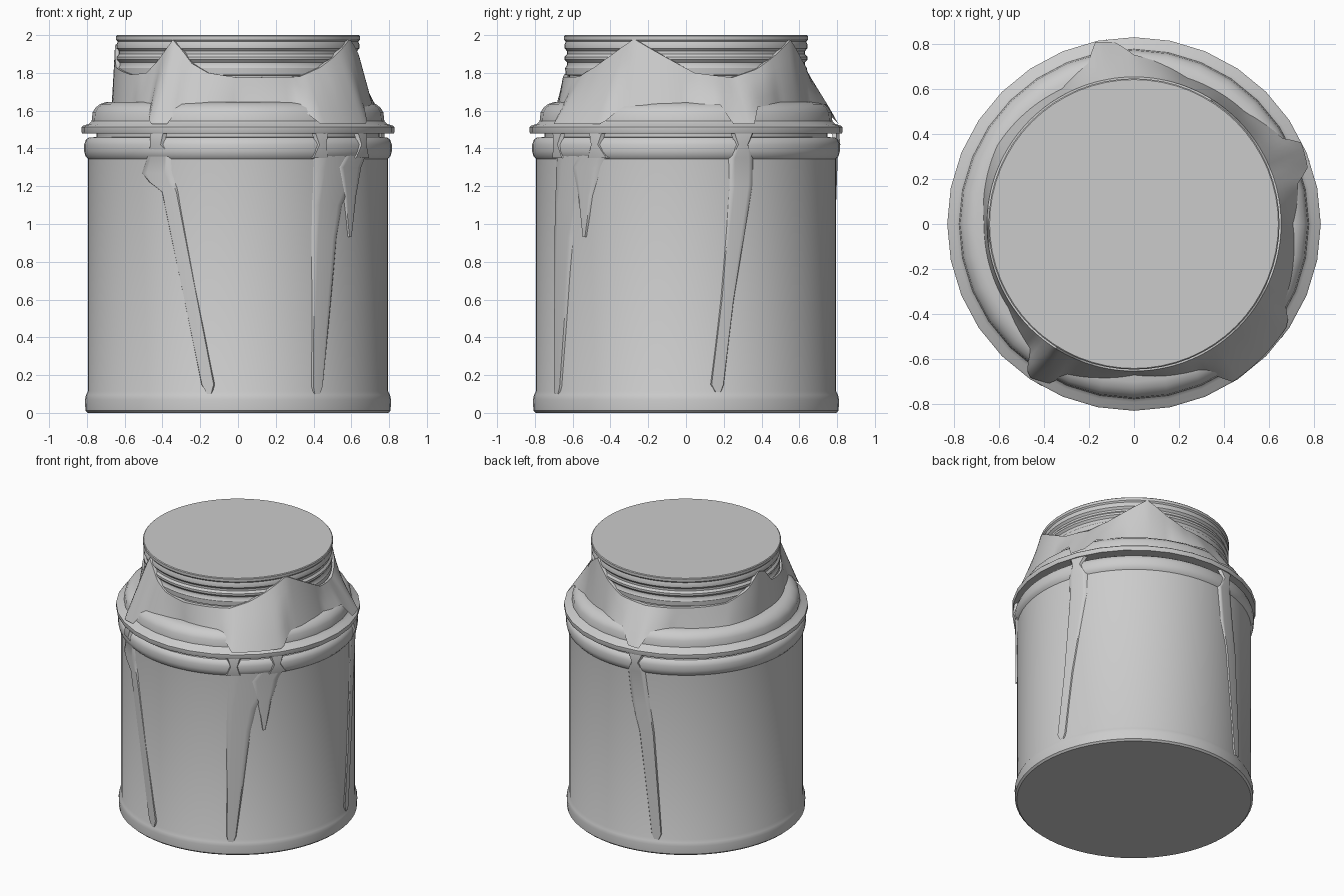
import bpy, bmesh
from math import cos, sin, radians


def finish(name, bm, angle=35):
    bmesh.ops.remove_doubles(bm, verts=bm.verts, dist=1e-5)
    me = bpy.data.meshes.new(name)
    bm.to_mesh(me)
    bm.free()
    ob = bpy.data.objects.new(name, me)
    bpy.context.collection.objects.link(ob)
    bpy.ops.object.select_all(action='DESELECT')
    ob.select_set(True)
    bpy.context.view_layer.objects.active = ob
    bpy.ops.object.shade_smooth_by_angle(angle=radians(angle))
    return ob


def polar(r, deg, z):
    return (r * cos(radians(deg)), r * sin(radians(deg)), z)


def skin(bm, rows, closed=False):
    """Bridge rows of points, bottom to top, with quads."""
    vs = [[bm.verts.new(p) for p in row] for row in rows]
    n = len(rows[0])
    for a, b in zip(vs, vs[1:]):
        for i in range(n if closed else n - 1):
            j = (i + 1) % n
            bm.faces.new((a[i], a[j], b[j], b[i]))
    return vs


def lathe(name, profile, sides):
    bm = bmesh.new()
    vs = skin(bm, [[polar(r, 360 * i / sides, z) for i in range(sides)]
                   for r, z in profile], True)
    bm.faces.new(vs[0][::-1])
    bm.faces.new(vs[-1])
    return finish(name, bm)


def lerp_table(table, a):
    for p, q in zip(table, table[1:]):
        if p[0] <= a <= q[0]:
            t = (a - p[0]) / (q[0] - p[0])
            return [u + (v - u) * t for u, v in zip(p[1:], q[1:])]


def drip(name, rows):
    """Thin run of liquid: rows are (z, left angle, right angle, radius)."""
    bm = bmesh.new()
    pts = []
    for z, a0, a1, r in rows:
        row = []
        for i in range(9):
            t = i / 8
            depth = 0.02 if i in (0, 8) else 0
            row.append(polar(r - depth, a0 + (a1 - a0) * t, z))
        pts.append(row)
    skin(bm, pts)
    return finish(name, bm, 50)


# Jar body with rolled rims
lathe("jar_body", [(.795, 0), (.808, .012), (.81, .07), (.805, .095), (.795, .115),
                   (.795, 1.345), (.808, 1.36), (.814, 1.385), (.814, 1.42),
                   (.806, 1.445), (.79, 1.458), (.75, 1.46), (.75, 1.49)], 64)

# Stepped shoulder lid
lathe("shoulder_lid", [(.74, 1.48), (.825, 1.48), (.828, 1.487), (.828, 1.513),
                       (.82, 1.52), (.79, 1.53), (.775, 1.545), (.77, 1.59),
                       (.755, 1.615), (.73, 1.635), (.70, 1.645), (.60, 1.65)], 32)

# Ribbed screw cap
lathe("screw_cap", [(.62, 1.64), (.62, 1.785), (.638, 1.79), (.64, 1.825), (.63, 1.84),
                    (.63, 1.855), (.643, 1.87), (.643, 1.885), (.63, 1.90), (.63, 1.915),
                    (.643, 1.93), (.643, 1.95), (.637, 1.965), (.645, 1.975),
                    (.645, 1.995), (.64, 2.0)], 64)

# Spilled liquid around the cap: peaks of the top edge (angle, z)
top_edge = [(-180, 1.93), (-172, 1.83), (-150, 1.79), (-138, 1.80), (-131, 1.86),
            (-127, 1.91), (-122, 1.975), (-117, 1.92), (-112, 1.85), (-104, 1.80),
            (-90, 1.775), (-60, 1.78), (-48, 1.83), (-38, 1.89), (-25, 1.98),
            (-9, 1.88), (4, 1.80), (22, 1.775), (35, 1.82), (46, 1.89), (58, 1.975),
            (70, 1.87), (82, 1.80), (100, 1.775), (150, 1.79), (165, 1.85),
            (174, 1.95), (180, 1.93)]
# Lower edge, pulled out into flaps over the lid (angle, radius, z)
low_edge = [(-180, .665, 1.64), (-146, .67, 1.64), (-130, .72, 1.63), (-125, .825, 1.53),
            (-118, .80, 1.53), (-114, .73, 1.63), (-90, .67, 1.64), (-65, .71, 1.64),
            (-58, .825, 1.53), (-33, .815, 1.53), (-27, .75, 1.62), (0, .705, 1.64),
            (14, .75, 1.63), (18, .81, 1.53), (26, .825, 1.53), (30, .76, 1.62),
            (45, .70, 1.64), (70, .69, 1.64), (90, .75, 1.63), (96, .81, 1.53),
            (102, .825, 1.53), (106, .74, 1.63), (118, .68, 1.64), (150, .70, 1.64),
            (180, .665, 1.64)]
bm = bmesh.new()
rows = [[] for _ in range(6)]
for a in range(-180, 180, 2):
    (zt,), (rb, zb) = lerp_table(top_edge, a), lerp_table(low_edge, a)
    for k in range(5):
        t = k / 4
        rows[k].append(polar(rb + (.652 - rb) * t, a, zb + (zt - zb) * t))
    rows[5].append(polar(.625, a, zt))
skin(bm, rows, True)
finish("spilled_liquid", bm, 50)

# Long runs down the jar
drip("front_left_drip", [(.10, -102, -100, .803), (.15, -104.5, -98.5, .803),
                         (1.17, -121, -113, .803), (1.22, -127, -114, .803),
                         (1.27, -131, -115, .803), (1.38, -127, -116, .806),
                         (1.42, -125, -119, .826), (1.49, -126, -118, .815)])
drip("front_right_drip", [(.10, -60, -57, .805), (.14, -61, -55.5, .805),
                          (.93, -61.5, -48, .805), (1.1, -61.5, -45, .805),
                          (1.28, -61.5, -36, .805), (1.37, -61.5, -31, .807)])
drip("side_notch_drip", [(.93, -43, -41.5, .805), (1.15, -46, -38, .805),
                         (1.3, -50, -34, .806), (1.37, -46, -31, .808)])
drip("front_right_rim_run", [(1.35, -61.5, -53, .812), (1.42, -59, -55, .826),
                             (1.49, -61, -53, .815)])
drip("side_rim_run", [(1.35, -41, -30, .812), (1.42, -38, -34, .826),
                      (1.49, -40, -32, .815)])
drip("right_drip", [(.11, 11, 13.5, .803), (.15, 9, 15, .803), (.6, 13, 19, .803),
                    (1.2, 16, 27, .803), (1.35, 16, 27, .808), (1.42, 19, 24, .826),
                    (1.49, 17, 27, .815)])
drip("back_drip", [(.11, 109, 112, .803), (.15, 107.5, 113.5, .803),
                   (.9, 101, 110, .803), (1.1, 97, 108, .803), (1.35, 95, 105, .808),
                   (1.42, 98, 102, .826), (1.49, 95, 105, .815)])
